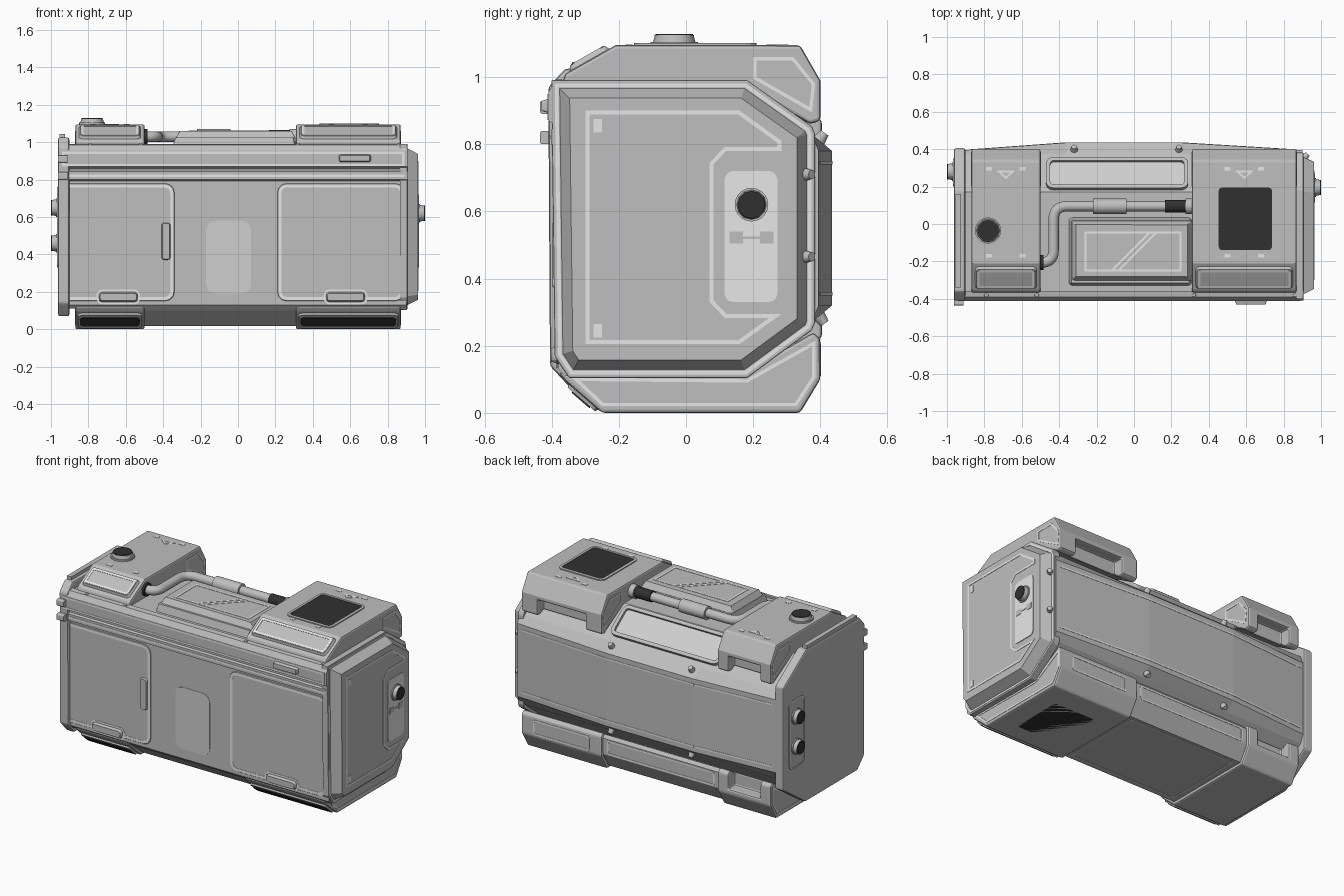
import bpy, bmesh, math
from mathutils import Vector as V

if "Cube" in bpy.data.objects:
    bpy.data.objects.remove(bpy.data.objects["Cube"])

def mat(name, v):
    m = bpy.data.materials.new(name)
    m.diffuse_color = (v, v, v, 1)
    m.use_nodes = True
    m.node_tree.nodes["Principled BSDF"].inputs["Base Color"].default_value = m.diffuse_color
    return m

BODY = mat("body grey", 0.52)
LIGHT = mat("light trim", 0.80)
PALE = mat("pale panel", 0.62)
DARK = mat("dark rubber", 0.03)
X, Y, Z = V((1, 0, 0)), V((0, 1, 0)), V((0, 0, 1))

def finish(name, bm, m, bevel=0):
    bmesh.ops.recalc_face_normals(bm, faces=bm.faces)
    me = bpy.data.meshes.new(name)
    bm.to_mesh(me)
    bm.free()
    me.materials.append(m)
    ob = bpy.data.objects.new(name, me)
    bpy.context.collection.objects.link(ob)
    if bevel:
        add_bevel(ob, bevel)
    return ob

def add_bevel(ob, w):
    b = ob.modifiers.new("bevel", 'BEVEL')
    b.width, b.segments, b.limit_method = w, 2, 'ANGLE'

def inset(pts, w):
    # move every edge of a counter-clockwise outline inwards by w
    out = []
    for i, p in enumerate(pts):
        p, a, b = V(p), V(pts[i - 1]), V(pts[(i + 1) % len(pts)])
        d, e = (p - a).normalized(), (b - p).normalized()
        n, k = V((-d.y, d.x)), V((-e.y, e.x))
        out.append(p + (n + k) * (w / (1 + n.dot(k))))
    return out

def rect(x0, x1, y0, y1, c=0.0):
    if not c:
        return [(x0, y0), (x1, y0), (x1, y1), (x0, y1)]
    out = []
    for cx, cy, s in ((x1 - c, y0 + c, -90), (x1 - c, y1 - c, 0), (x0 + c, y1 - c, 90), (x0 + c, y0 + c, 180)):
        for k in range(4):
            a = math.radians(s + 30 * k)
            out.append((cx + c * math.cos(a), cy + c * math.sin(a)))
    return out

def loops(bm, rows):
    n = len(rows[0])
    for r, s in zip(rows, rows[1:]):
        for i in range(n):
            j = (i + 1) % n
            bm.faces.new((r[i], r[j], s[j], s[i]))

def place(bm, pts, O, U, W, h):
    N = U.cross(W)
    return [bm.verts.new(V(O) + U * p[0] + W * p[1] + N * h) for p in pts]

def prism(name, pts, O, U, W, h, m, taper=0, bevel=0):
    bm = bmesh.new()
    a = place(bm, pts, O, U, W, 0)
    b = place(bm, inset(pts, taper) if taper else pts, O, U, W, h)
    loops(bm, [a, b])
    bm.faces.new(a)
    bm.faces.new(b)
    return finish(name, bm, m, bevel)

def ring(name, pts, w, O, U, W, m=LIGHT, h=0.002):
    bm = bmesh.new()
    q = inset(pts, w)
    a = place(bm, pts, O, U, W, -0.001)
    loops(bm, [a, place(bm, pts, O, U, W, h), place(bm, q, O, U, W, h), place(bm, q, O, U, W, -0.001), a])
    return finish(name, bm, m)

def cyl(name, loc, axis, r, h, m, r2=None, seg=20):
    bm = bmesh.new()
    bmesh.ops.create_cone(bm, cap_ends=True, segments=seg, radius1=r, radius2=r if r2 is None else r2, depth=h)
    q = V(axis).to_track_quat('Z', 'Y')
    for v in bm.verts:
        v.co = q @ (v.co + Z * h / 2) + V(loc)
    ob = finish(name, bm, m)
    bpy.ops.object.select_all(action='DESELECT')
    ob.select_set(True)
    bpy.context.view_layer.objects.active = ob
    bpy.ops.object.shade_smooth_by_angle(angle=0.6)

# main hull, lofted along x so the back bulges in the middle
bm = bmesh.new()
rows = []
for x, b in ((-0.91, 0.395), (-0.36, 0.435), (0.25, 0.435), (0.9, 0.395)):
    sec = [(-0.36, 0.11), (0.17, 0.11), (0.375, 0.27), (b, 0.32), (b, 0.78), (0.375, 0.83), (0.17, 0.98), (-0.38, 0.98), (-0.38, 0.13)]
    rows.append(place(bm, sec, (x, 0, 0), Y, Z, 0))
loops(bm, rows)
bm.faces.new(rows[0])
bm.faces.new(rows[-1])
finish("main_hull", bm, BODY)

# light stripes on the three back panels
st = [V((0.87, 0.397, 0)), V((0.25, 0.435, 0)), V((-0.36, 0.435, 0)), V((-0.88, 0.397, 0))]
for p, q in zip(st, st[1:]):
    for z in (0.35, 0.74):
        prism("back_stripe", rect(0, (q - p).length, z, z + 0.01), p, (q - p).normalized(), Z, 0.002, LIGHT)

# front lid band with its trim
band = [(-0.36, 0.785), (-0.36, 0.99), (-0.39, 0.985), (-0.41, 0.955), (-0.41, 0.87), (-0.392, 0.86), (-0.392, 0.85), (-0.402, 0.842), (-0.402, 0.80)]
prism("front_lid_band", band, (-0.945, 0, 0), Y, Z, 1.85, BODY)
ring("band_trim", rect(-0.94, 0.89, 0.872, 0.95), 0.012, (0, -0.41, 0), X, Z)
prism("band_lower_trim", rect(-0.94, 0.89, 0.815, 0.828), (0, -0.402, 0), X, Z, 0.002, LIGHT)
prism("band_latch", rect(0.54, 0.71, 0.893, 0.935, 0.01), (0, -0.41, 0), X, Z, 0.02, BODY, 0.006)

# front panels, latch, window and lower pulls
for n, pts in (("left", rect(-0.95, -0.34, 0.15, 0.78, 0.05)), ("right", rect(0.21, 0.89, 0.15, 0.78, 0.05))):
    prism(n + "_front_panel", pts, (0, -0.38, 0), X, Z, 0.004, BODY, 0.003)
    ring(n + "_panel_trim", inset(pts, 0.004), 0.018, (0, -0.384, 0), X, Z, h=0.0015)
prism("front_latch", rect(-0.41, -0.36, 0.37, 0.57, 0.015), (0, -0.38, 0), X, Z, 0.018, BODY, 0.005)
prism("window", rect(-0.17, 0.07, 0.19, 0.58, 0.05), (0, -0.38, 0), X, Z, 0.002, PALE)
for x in (-0.64, 0.575):
    pts = rect(x - 0.105, x + 0.105, 0.145, 0.2, 0.02)
    prism("lower_pull", pts, (0, -0.38, 0), X, Z, 0.022, BODY, 0.008)
    ring("lower_pull_trim", inset(pts, -0.012), 0.01, (0, -0.384, 0), X, Z)

# corner blocks, top and bottom, most with a notch at the back
top_prof = [(-0.37, 0.975), (0.18, 0.97), (0.37, 0.86), (0.40, 0.87), (0.40, 0.99), (0.34, 1.095), (-0.21, 1.095), (-0.36, 1.01)]
low_prof = [(-0.38, 0.12), (-0.36, 0.095), (-0.25, 0.0), (0.34, 0.0), (0.40, 0.10), (0.40, 0.22), (0.38, 0.24), (0.18, 0.125)]
top_side = [(0.20, 0.995), (0.375, 0.895), (0.385, 0.98), (0.32, 1.06), (0.20, 1.06)]
low_side = [(-0.34, 0.105), (-0.25, 0.02), (0.33, 0.02), (0.385, 0.105), (0.385, 0.215), (0.18, 0.10)]
sl_t, sl_b = V((0, 0.87, 0.493)), V((0, -0.757, 0.653))
flip = lambda p: [(-a, b) for a, b in reversed(p)]
for side, x0, x1 in (("left", -0.87, -0.5), ("right", 0.31, 0.87)):
    c, w = (x0 + x1) / 2, (x1 - x0) / 2
    for lvl, prof, za, zb in (("top", top_prof, 0.80, 0.965), ("bottom", low_prof, 0.13, 0.3)):
        blk = prism(f"{side}_{lvl}_block", prof, (x0, 0, 0), Y, Z, x1 - x0, BODY)
        if (side, lvl) == ("right", "bottom"):
            ring("block_back_trim", rect(-c - w * 0.7, -c + w * 0.7, 0.11, 0.205, 0.015), 0.01, (0, 0.40, 0), -X, Z)
        else:
            cut = prism("notch_cutter", rect(c - w * 0.6, c + w * 0.6, 0.335, 0.5), (0, 0, za), X, Y, zb - za, BODY)
            cut.hide_render = True
            cut.hide_set(True)
            bo = blk.modifiers.new("notch", 'BOOLEAN')
            bo.operation, bo.object = 'DIFFERENCE', cut
        add_bevel(blk, 0.01)
    # slope panels
    prism("top_slope_panel", rect(x0 + 0.02, x1 - 0.02, -0.07, 0.065, 0.02), (0, -0.285, 1.0525), X, sl_t, 0.014, BODY, 0.008)
    ring("top_slope_trim", rect(x0 + 0.032, x1 - 0.032, -0.058, 0.053, 0.015), 0.013, (0, -0.292, 1.0648), X, sl_t)
    prism("lower_slope_panel", rect(x0 + 0.012, x1 - 0.012, -0.058, 0.058, 0.02), (0, -0.305, 0.0475), X, sl_b, 0.01, BODY, 0.004)
    prism("lower_slope_grip", rect(x0 + 0.025, x1 - 0.025, -0.035, 0.035, 0.02), (0, -0.3115, 0.0399), X, sl_b, 0.004, DARK)
    # side trims
    for n, pts in (("top_side_trim", top_side), ("low_side_trim", low_side)):
        ring(n, pts, 0.01, (x1, 0, 0), Y, Z)
        ring(n, flip(pts), 0.01, (x0, 0, 0), -Y, Z)
    # small painted marks on top
    ring("arrow_mark", [(c - 0.05, 0.285), (c, 0.24), (c + 0.05, 0.285)], 0.01, (0, 0, 1.095), X, Y)
    for dx, y in ((-0.09, 0.295), (0.09, 0.295), (-0.09, -0.17), (0.09, -0.17)):
        prism("dash_mark", rect(c + dx - 0.016, c + dx + 0.016, y - 0.01, y + 0.01), (0, 0, 1.095), X, Y, 0.002, LIGHT)

# dark pads on the right blocks, caps on the left blocks
for n, z, W, s in (("top", 1.095, Y, 1), ("bottom", 0.003, -Y, -1)):
    pts = rect(0.452, 0.738, -0.14, 0.195, 0.02) if s > 0 else rect(0.452, 0.738, -0.195, 0.14, 0.02)
    prism(n + "_pad", pts, (0, 0, z), X, W, 0.003, DARK)
    ring(n + "_pad_frame", inset(pts, -0.015), 0.015, (0, 0, z), X, W, BODY, 0.006 if s > 0 else 0.003)
cyl("filler_cap_base", (-0.78, -0.035, 1.09), Z, 0.07, 0.015, BODY)
cyl("filler_cap", (-0.78, -0.035, 1.1), Z, 0.064, 0.025, BODY, 0.058, 12)
cyl("filler_cap_top", (-0.78, -0.035, 1.124), Z, 0.056, 0.005, DARK, seg=12)
cyl("lower_disc", (-0.78, -0.035, 0.002), -Z, 0.06, 0.002, BODY)

# underside skid between the lower blocks
skid = [(-0.36, 0.115), (-0.345, 0.10), (-0.245, 0.018), (0.33, 0.018), (0.385, 0.11), (0.385, 0.21), (0.37, 0.23), (0.18, 0.125)]
prism("underside_skid", skid, (-0.51, 0, 0), Y, Z, 0.83, BODY)
ring("skid_trim", rect(-0.47, 0.28, -0.31, 0.22, 0.03), 0.01, (0, 0, 0.018), X, -Y)
ring("skid_back_trim", rect(-0.28, 0.47, 0.115, 0.205, 0.02), 0.01, (0, 0.385, 0), -X, Z)

# raised top panel
prism("top_panel_base", rect(-0.35, 0.31, -0.33, 0.035, 0.02), (0, 0, 0.975), X, Y, 0.05, BODY, 0.015)
prism("top_panel", rect(-0.335, 0.31, -0.305, 0.02, 0.02), (0, 0, 1.02), X, Y, 0.04, BODY, 0.025)
ring("top_panel_trim", rect(-0.265, 0.255, -0.255, -0.04), 0.012, (0, 0, 1.06), X, Y)
for d in (0, 0.035):
    prism("top_panel_slash", [(-0.12 + d, -0.243), (-0.105 + d, -0.243), (0.085 + d, -0.052), (0.07 + d, -0.052)], (0, 0, 1.06), X, Y, 0.002, LIGHT)

# slot on the back slope
sb = V((0, -0.807, 0.59))
prism("back_slot", rect(-0.27, 0.45, -0.085, 0.085, 0.025), (0, 0.262, 0.914), -X, sb, 0.004, PALE)
ring("back_slot_frame", rect(-0.29, 0.47, -0.105, 0.1, 0.04), 0.022, (0, 0.262, 0.914), -X, sb, BODY, 0.02)

# pipe with sleeve and dark flexible joint
def bend(a, c, b):
    a, c, b = V(a), V(c), V(b)
    return [a * (1 - t) ** 2 + c * 2 * t * (1 - t) + b * t * t for t in [i / 8 for i in range(9)]]

path = [V((-0.52, -0.205, 1.03))] + bend((-0.49, -0.205, 1.03), (-0.43, -0.205, 1.03), (-0.43, -0.14, 1.03)) \
    + bend((-0.43, 0.02, 1.03), (-0.43, 0.095, 1.03), (-0.355, 0.095, 1.03)) + [V((0.32, 0.095, 1.03))]
cu = bpy.data.curves.new("top_pipe", 'CURVE')
cu.dimensions, cu.bevel_depth, cu.bevel_resolution, cu.use_fill_caps = '3D', 0.028, 4, True
sp = cu.splines.new('POLY')
sp.points.add(len(path) - 1)
for p, q in zip(sp.points, path):
    p.co = (*q, 1)
    p.radius = 1
sp.use_smooth = True
cu.materials.append(BODY)
bpy.context.collection.objects.link(bpy.data.objects.new("top_pipe", cu))
cyl("pipe_sleeve", (-0.22, 0.095, 1.03), X, 0.041, 0.18, BODY)
cyl("pipe_flex_joint", (0.165, 0.095, 1.03), X, 0.034, 0.11, DARK)
cyl("pipe_fitting", (0.275, 0.095, 1.03), X, 0.041, 0.04, BODY)
cyl("pipe_elbow_collar", (-0.52, -0.205, 1.03), X, 0.04, 0.035, DARK)

# right end cap
cap = [(-0.385, 0.17), (-0.345, 0.11), (0.18, 0.11), (0.37, 0.25), (0.378, 0.27), (0.378, 0.83), (0.37, 0.85), (0.18, 0.985), (-0.395, 0.985)]
prism("right_collar", inset(cap, -0.006), (0.865, 0, 0), Y, Z, 0.04, BODY, bevel=0.004)
prism("right_cap", inset(cap, 0.016), (0.9, 0, 0), Y, Z, 0.063, BODY, 0.032)
ring("right_cap_edge_trim", inset(cap, 0.004), 0.011, (0.905, 0, 0), Y, Z)
face = [(-0.30, 0.205), (0.16, 0.205), (0.285, 0.295), (0.12, 0.295), (0.082, 0.335), (0.082, 0.74), (0.12, 0.78), (0.285, 0.78), (0.285, 0.81), (0.16, 0.90), (-0.30, 0.90)]
ring("right_cap_trim", face, 0.012, (0.963, 0, 0), Y, Z)
prism("right_cap_plate", rect(0.115, 0.272, 0.33, 0.72, 0.025), (0.963, 0, 0), Y, Z, 0.004, LIGHT)
for y0, y1, z0, z1 in ((0.13, 0.17, 0.505, 0.54), (0.22, 0.26, 0.505, 0.54), (0.17, 0.22, 0.518, 0.526)):
    prism("gauge_mark", rect(y0, y1, z0, z1), (0.967, 0, 0), Y, Z, 0.002, BODY)
for z in (0.225, 0.835):
    prism("cap_tick", rect(-0.275, -0.25, z, z + 0.04), (0.963, 0, 0), Y, Z, 0.002, LIGHT)

# left end plate
end = [(-0.405, 0.14), (-0.34, 0.07), (0.18, 0.07), (0.405, 0.225), (0.405, 0.87), (0.18, 1.025), (-0.36, 1.025), (-0.41, 0.97)]
prism("left_plate", end, (-0.962, 0, 0), Y, Z, 0.06, BODY, bevel=0.01)
for z in (0.80, 0.89):
    prism("left_plate_hook", rect(-0.435, -0.395, z, z + 0.04, 0.008), (-0.962, 0, 0), Y, Z, 0.05, BODY)
prism("left_plate_ridge", rect(-0.34, 0.16, 1.02, 1.045), (-0.955, 0, 0), Y, Z, 0.03, BODY)
prism("left_knob_plate", rect(-0.35, -0.2, 0.33, 0.76, 0.03), (-0.962, 0, 0), -Y, Z, 0.004, BODY)
ring("left_knob_trim", rect(-0.35, -0.2, 0.33, 0.76, 0.03), 0.008, (-0.966, 0, 0), -Y, Z)

# side knobs
for s, y, z in ((1, 0.195, 0.62), (-1, 0.28, 0.65), (-1, 0.28, 0.46)):
    cyl("knob_base", (s * 0.96, y, z), X * s, 0.05, 0.014, BODY)
    cyl("knob", (s * 0.97, y, z), X * s, 0.045, 0.027, BODY, 0.04, 12)
    cyl("knob_face", (s * 0.995, y, z), X * s, 0.041, 0.005, DARK, seg=12)

# bolts along the lid, the back slopes and the right cap
for x in (-0.79, -0.52, 0.32, 0.86):
    cyl("lid_bolt", (x, -0.38, 0.975), Z, 0.014, 0.018, BODY, 0.01, 10)
for x in (-0.32, 0.24):
    for z, dz in ((0.81, 0.8), (0.29, -0.8)):
        cyl("back_bolt", (x, 0.395, z), (0, 0.6, dz), 0.02, 0.03, BODY, 0.014, 12)
for z in (0.71, 0.465):
    cyl("cap_bolt", (0.905, 0.35, z), (0.7, 0.7, 0), 0.02, 0.035, BODY, 0.014, 12)
